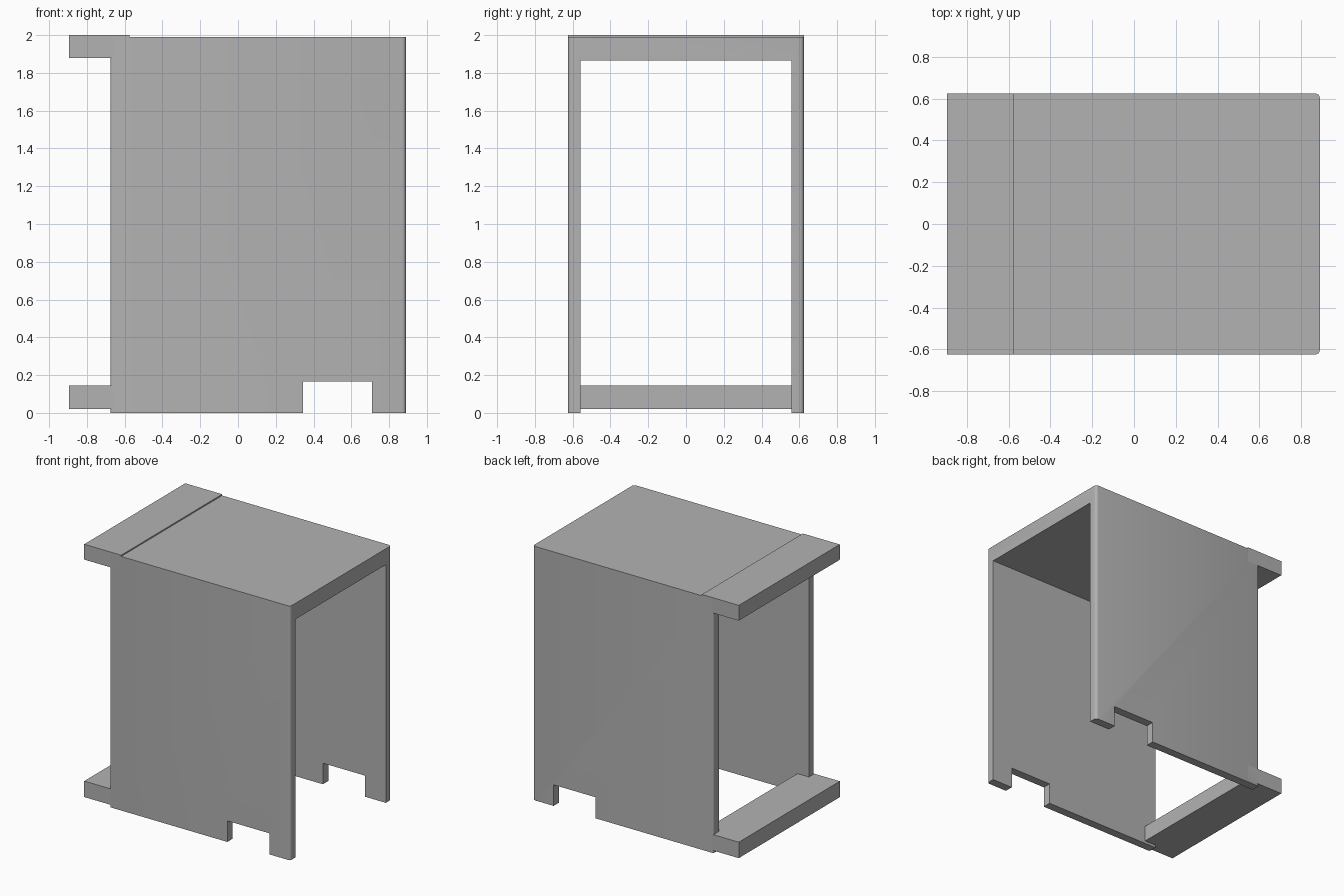
import bpy
import bmesh
from mathutils import Vector

if "Cube" in bpy.data.objects:
    bpy.data.objects.remove(bpy.data.objects["Cube"], do_unlink=True)

grey = bpy.data.materials.new("plain grey")
grey.use_nodes = True
colour = (0.448, 0.448, 0.448, 1)
grey.diffuse_color = colour
for node in grey.node_tree.nodes:
    if node.type == "BSDF_PRINCIPLED":
        node.inputs["Base Color"].default_value = colour


def box(name, low, high, round_right=0, round_left=0):
    """Box between two corners, with optional rounding of its upright edges."""
    low, high = Vector(low), Vector(high)
    bm = bmesh.new()
    bmesh.ops.create_cube(bm, size=1)
    for v in bm.verts:
        v.co = (low + high) / 2 + v.co * (high - low)
    for side, radius in ((1, round_right), (-1, round_left)):
        if radius:
            edges = [e for e in bm.edges
                     if abs(e.verts[0].co.z - e.verts[1].co.z) > 0.1
                     and e.verts[0].co.x * side > 0]
            bmesh.ops.bevel(bm, geom=edges, offset=radius, segments=4,
                            profile=0.5, affect="EDGES")
    mesh = bpy.data.meshes.new(name)
    bm.to_mesh(mesh)
    bm.free()
    mesh.materials.append(grey)
    obj = bpy.data.objects.new(name, mesh)
    bpy.context.collection.objects.link(obj)
    return obj


# Cover: two side walls and a roof, open at both ends and below
cover = box("cover", (-0.675, -0.625, 0), (0.89, 0.625, 1.99), 0.022, 0.012)
cutters = [
    box("inside_cutter", (-1.2, -0.558, -0.5), (1.2, 0.558, 1.865)),
    box("notch_cutter", (0.345, -1, -0.6), (0.71, 1, 0.165)),
]
for cutter in cutters:
    cutter.hide_render = True
    mod = cover.modifiers.new(cutter.name, "BOOLEAN")
    mod.operation = "DIFFERENCE"
    mod.solver = "EXACT"
    mod.object = cutter

# Bake the cuts, then drop the cutters
bpy.context.view_layer.update()
depsgraph = bpy.context.evaluated_depsgraph_get()
cut_mesh = bpy.data.meshes.new_from_object(cover.evaluated_get(depsgraph))
cover.modifiers.clear()
cover.data = cut_mesh
cut_mesh.name = "cover"
for cutter in cutters:
    bpy.data.objects.remove(cutter, do_unlink=True)

# Cross bars joining the walls at one end
box("upper_cross_bar", (-0.895, -0.625, 1.88), (-0.575, 0.625, 2.0))
box("lower_cross_bar", (-0.895, -0.625, 0.02), (-0.575, 0.625, 0.145))

# Smooth only the rounded corners of the cover
bpy.ops.object.select_all(action="DESELECT")
cover.select_set(True)
bpy.context.view_layer.objects.active = cover
bpy.ops.object.shade_smooth_by_angle(angle=0.6)
